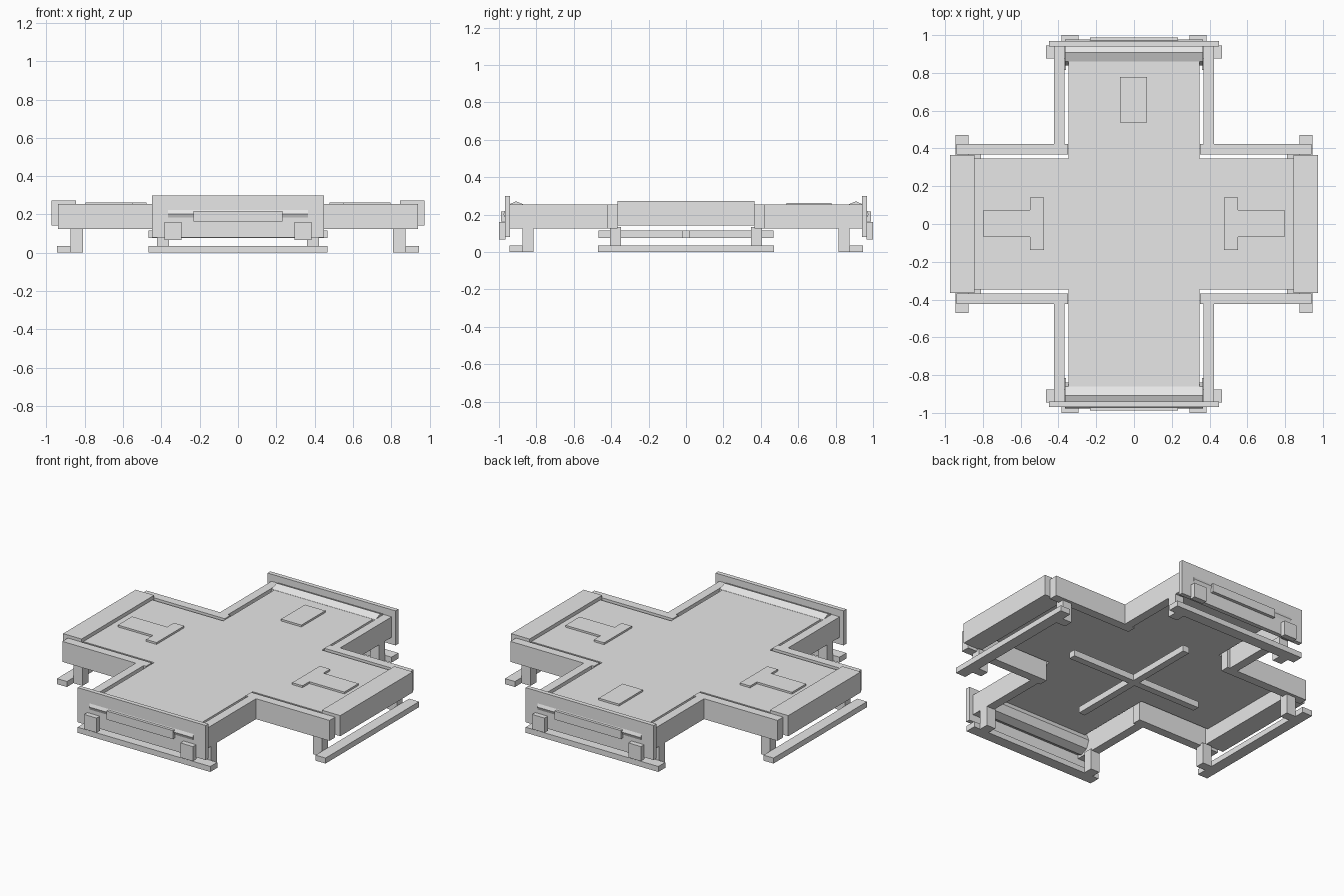
import bpy, bmesh, math
from mathutils import Matrix

cube = bpy.data.objects.get("Cube")
if cube:
    bpy.data.objects.remove(cube, do_unlink=True)

grey = bpy.data.materials.new("light_grey")
grey.use_nodes = True
tone = (0.8, 0.8, 0.8, 1)
grey.diffuse_color = tone
grey.node_tree.nodes["Principled BSDF"].inputs["Base Color"].default_value = tone


def add_object(name, bm):
    bmesh.ops.recalc_face_normals(bm, faces=bm.faces)
    mesh = bpy.data.meshes.new(name)
    bm.to_mesh(mesh)
    bm.free()
    mesh.materials.append(grey)
    obj = bpy.data.objects.new(name, mesh)
    bpy.context.collection.objects.link(obj)
    return obj


def box(name, x, y, z):
    """Box given by its (low, high) range on each axis."""
    bm = bmesh.new()
    bmesh.ops.create_cube(bm, size=1)
    for v in bm.verts:
        v.co = [lo + (c + 0.5) * (hi - lo) for c, (lo, hi) in zip(v.co, (x, y, z))]
    return add_object(name, bm)


def flip(r, sign):
    return r if sign > 0 else (-r[1], -r[0])


def prism(name, outline, z):
    """Flat outline raised between two heights."""
    bm = bmesh.new()
    face = bm.faces.new([bm.verts.new((x, y, z[0])) for x, y in outline])
    top = bmesh.ops.extrude_face_region(bm, geom=[face])["geom"]
    for v in top:
        if isinstance(v, bmesh.types.BMVert):
            v.co.z = z[1]
    return add_object(name, bm)


signs = (("left", 1), ("right", -1))
ends = (("back", 1), ("front", -1))
RAIL_Z = (0.125, 0.255)
SKID_Z = (0, 0.035)
LEG_Z = (0, 0.135)
BEAM_Z = (0.076, 0.116)

# Thin cross-shaped deck
w, lx, ly = 0.347, 0.86, 0.86
prism("deck", [(-w, -ly), (w, -ly), (w, -w), (lx, -w), (lx, w), (w, w),
               (w, ly), (-w, ly), (-w, w), (-lx, w), (-lx, -w), (-w, -w)], (0.237, 0.25))

# Rails, legs and bumpers, repeated in the four corners
for side, sx in signs:
    for end, sy in ends:
        tag = f"{end}_{side}"
        box(f"side_arm_rail_{tag}", flip((0.35, 0.94), sx), flip((0.367, 0.423), sy), RAIL_Z)
        box(f"long_arm_rail_{tag}", flip((0.367, 0.423), sx), flip((0.42, 0.94), sy), RAIL_Z)
        box(f"side_arm_leg_{tag}", flip((0.81, 0.875), sx), flip((0.347, 0.405), sy), LEG_Z)
        box(f"long_arm_leg_{tag}", flip((0.36, 0.423), sx), flip((0.815, 0.875), sy), LEG_Z)
        box(f"bumper_{tag}", flip((0.295, 0.383), sx), flip((0.965, 1.0), sy), (0.067, 0.16))

# Side arm ends with skids
for side, sx in signs:
    box(f"end_box_{side}", flip((0.845, 0.975), sx), (-0.365, 0.365), (0.142, 0.273))
    box(f"skid_{side}", flip((0.875, 0.945), sx), (-0.47, 0.47), SKID_Z)

# Long arm ends with plate, handle bar, roller and skid
for end, sy in ends:
    box(f"end_plate_{end}", (-0.45, 0.45), flip((0.94, 0.968), sy), (0.08, 0.3))
    box(f"handle_bar_{end}", (-0.233, 0.233), flip((0.965, 0.988), sy), (0.163, 0.217))
    box(f"skid_{end}", (-0.467, 0.467), flip((0.875, 0.945), sy), SKID_Z)
    bm = bmesh.new()
    bmesh.ops.create_cone(bm, cap_ends=True, segments=8, radius1=0.068, radius2=0.068,
                          depth=0.73, matrix=Matrix.Translation((0, sy * 0.908, 0.203))
                          @ Matrix.Rotation(math.pi / 2, 4, "Y"))
    add_object(f"roller_{end}", bm)

# Crossed beams under the deck
box("beam_across", (-0.467, 0.467), (-0.022, 0.022), BEAM_Z)
box("beam_along", (-0.022, 0.022), (-0.467, 0.467), BEAM_Z)

# Raised plates on the deck
PLATE_Z = (0.248, 0.262)
box("back_plate", (-0.073, 0.07), (0.537, 0.777), PLATE_Z)
for side, sx in signs:
    outline = [(0.477, -0.137), (0.55, -0.137), (0.55, -0.069), (0.797, -0.069),
               (0.797, 0.073), (0.55, 0.073), (0.55, 0.141), (0.477, 0.141)]
    prism(f"t_plate_{side}", [(sx * x, y) for x, y in outline], PLATE_Z)
